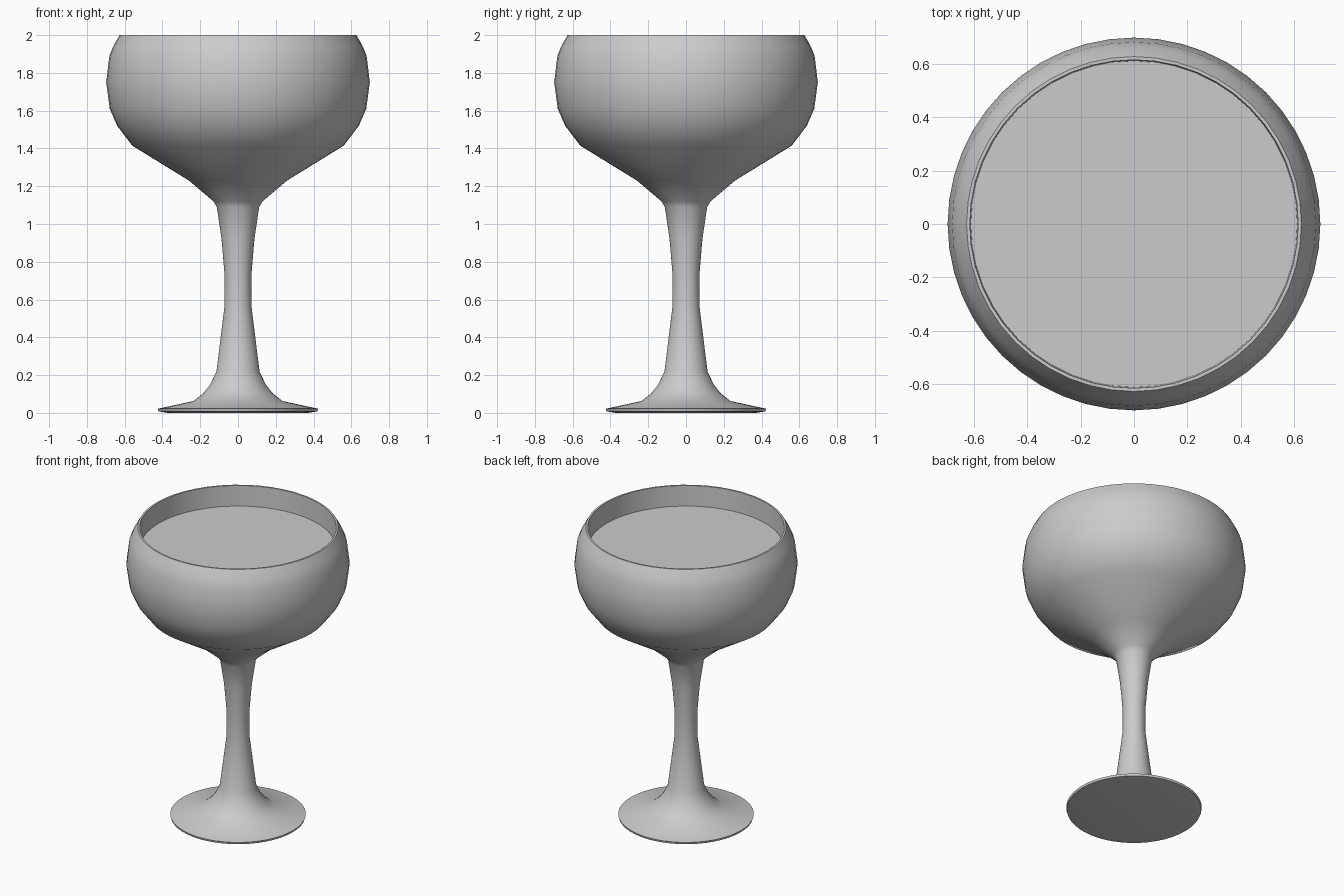
import bpy, bmesh, math

if "Cube" in bpy.data.objects:
    bpy.data.objects.remove(bpy.data.objects["Cube"])

SEGMENTS = 48


def lathe(name, profile, smooth_angle=35):
    """Revolve (radius, z) points around z; radius 0 closes to a pole."""
    bm = bmesh.new()
    verts = [bm.verts.new((r, 0, z)) for r, z in profile]
    edges = [bm.edges.new(pair) for pair in zip(verts, verts[1:])]
    bmesh.ops.spin(bm, geom=verts + edges, cent=(0, 0, 0), axis=(0, 0, 1),
                   angle=math.tau, steps=SEGMENTS)
    bmesh.ops.remove_doubles(bm, verts=bm.verts, dist=1e-4)
    bmesh.ops.recalc_face_normals(bm, faces=bm.faces)
    mesh = bpy.data.meshes.new(name)
    bm.to_mesh(mesh)
    bm.free()
    obj = bpy.data.objects.new(name, mesh)
    bpy.context.collection.objects.link(obj)
    bpy.ops.object.select_all(action='DESELECT')
    obj.select_set(True)
    bpy.context.view_layer.objects.active = obj
    bpy.ops.object.shade_smooth_by_angle(angle=math.radians(smooth_angle))
    return obj


# Solid goblet: foot, stem, bowl, then a thin rim and shallow straight recess
foot = [(0, 0), (0.37, 0), (0.42, 0.008), (0.424, 0.022), (0.235, 0.063),
        (0.183, 0.105), (0.147, 0.15), (0.114, 0.22)]
stem = [(0.072, 0.56), (0.071, 0.73), (0.087, 0.92), (0.112, 1.09), (0.13, 1.12)]
bowl = [(0.26, 1.23), (0.56, 1.415), (0.64, 1.52), (0.679, 1.61),
        (0.698, 1.75), (0.681, 1.89), (0.661, 1.94), (0.627, 2.0)]
recess = [(0.615, 2.0), (0.611, 1.86), (0, 1.86)]
lathe("goblet", foot + stem + bowl + recess)
